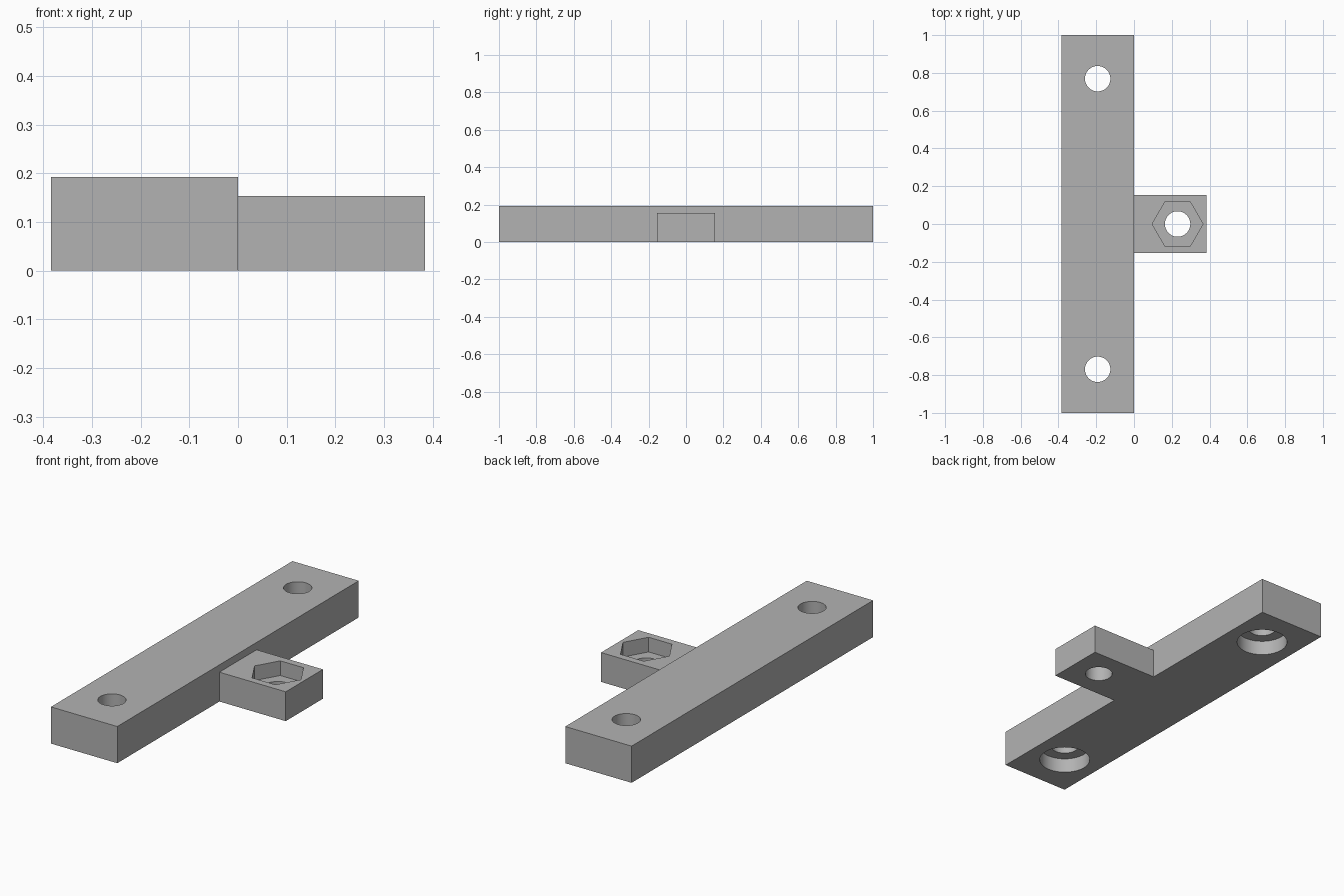
import bpy, math

cube = bpy.data.objects.get("Cube")
if cube:
    bpy.data.objects.remove(cube, do_unlink=True)

U = 1 / 26            # one design unit
BAR_H, TAB_H = 5 * U, 4 * U

grey = bpy.data.materials.new("plain grey")
grey.use_nodes = True
colour = (0.45, 0.45, 0.45, 1)
grey.diffuse_color = colour
grey.node_tree.nodes["Principled BSDF"].inputs["Base Color"].default_value = colour


def box(name, x0, x1, half_y, height):
    bpy.ops.mesh.primitive_cube_add(size=1, location=((x0 + x1) / 2, 0, height / 2))
    ob = bpy.context.object
    ob.name = name
    ob.scale = (x1 - x0, 2 * half_y, height)
    bpy.ops.object.transform_apply(location=True, rotation=False, scale=True)
    ob.data.materials.append(grey)
    return ob


def prism(name, x, y, radius, z0, z1, sides=64):
    bpy.ops.mesh.primitive_cylinder_add(
        vertices=sides, radius=radius, depth=z1 - z0,
        location=(x, y, (z0 + z1) / 2), rotation=(0, 0, math.pi / 2))
    ob = bpy.context.object
    ob.name = name
    ob.data.materials.append(grey)
    return ob


def combine(target, tool, operation):
    mod = target.modifiers.new(tool.name, "BOOLEAN")
    mod.operation, mod.solver, mod.object = operation, "EXACT", tool
    bpy.context.view_layer.objects.active = target
    bpy.ops.object.modifier_apply(modifier=mod.name)
    bpy.data.objects.remove(tool, do_unlink=True)


# Long bar with the side tab fused on
bracket = box("mounting_bracket", -10 * U, 0, 1, BAR_H)
combine(bracket, box("side_tab", -2 * U, 10 * U, 4 * U, TAB_H), "UNION")

# Screw holes at both ends, counterbored from below
for side in (-1, 1):
    x, y = -5 * U, side * 20 * U
    combine(bracket, prism("screw_hole", x, y, 1.75 * U, -0.1, 0.4), "DIFFERENCE")
    combine(bracket, prism("counterbore", x, y, 3.25 * U, -0.1, 2 * U), "DIFFERENCE")

# Tab bolt hole and the hexagonal nut pocket above it
combine(bracket, prism("bolt_hole", 6 * U, 0, 1.75 * U, -0.1, 0.4), "DIFFERENCE")
combine(bracket, prism("nut_pocket", 6 * U, 0, 3.5 * U, TAB_H - 2 * U, 0.4, 6), "DIFFERENCE")

# Smooth hole walls, sharp edges elsewhere
bpy.ops.object.select_all(action="DESELECT")
bracket.select_set(True)
bpy.context.view_layer.objects.active = bracket
bpy.ops.object.shade_smooth_by_angle(angle=math.radians(30))
